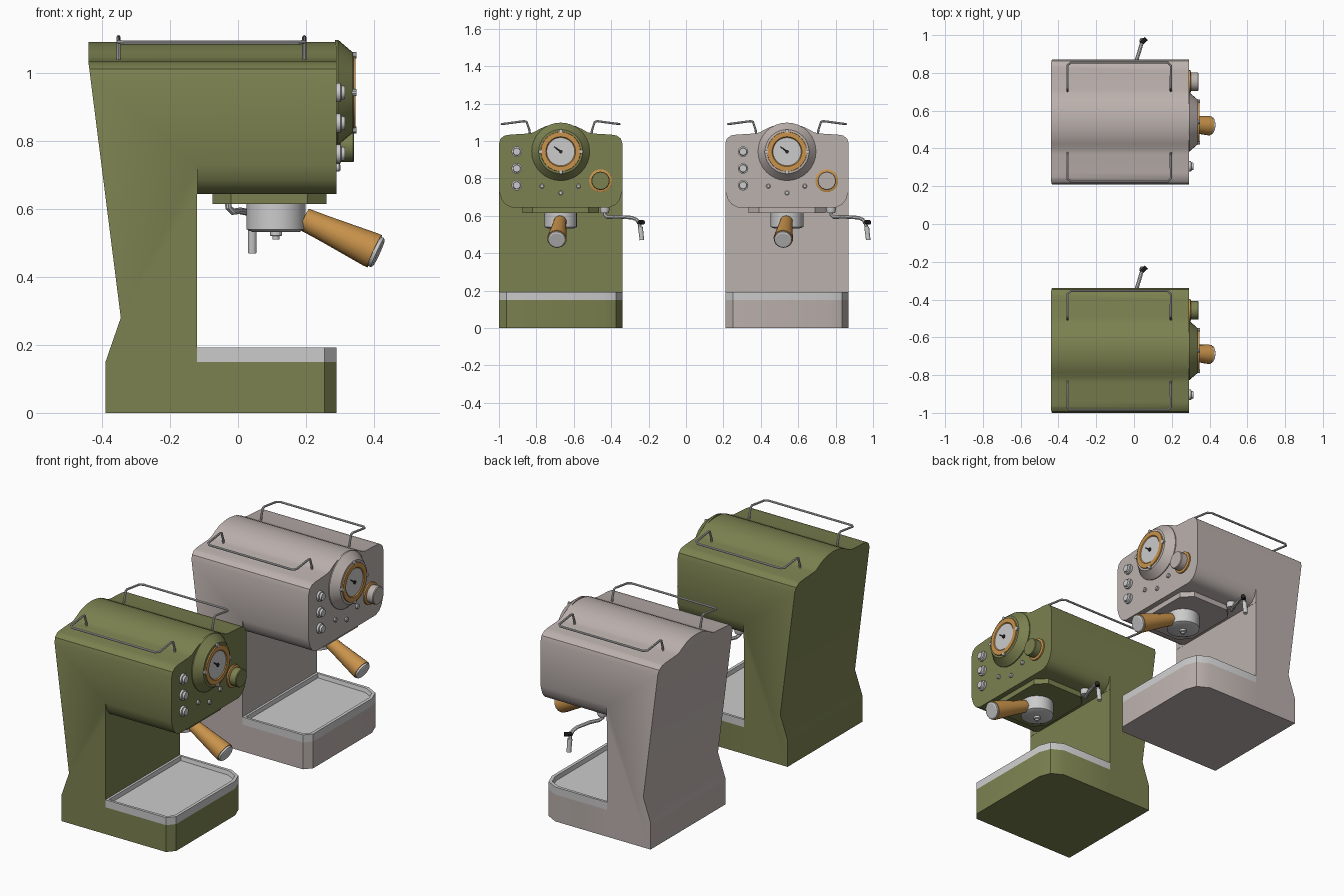
import bpy, bmesh
from mathutils import Vector

if "Cube" in bpy.data.objects:
    bpy.data.objects.remove(bpy.data.objects["Cube"])


def material(name, rgb):
    m = bpy.data.materials.new(name)
    m.diffuse_color = (*rgb, 1)
    m.use_nodes = True
    m.node_tree.nodes["Principled BSDF"].inputs["Base Color"].default_value = m.diffuse_color
    return m


GREEN = material("green_paint", (0.20, 0.22, 0.08))
CREAM = material("cream_paint", (0.50, 0.44, 0.42))
WOOD = material("wood", (0.58, 0.29, 0.07))
BLACK = material("black_rubber", (0.02, 0.02, 0.02))


def finish(name, bm, yc, mat):
    bmesh.ops.recalc_face_normals(bm, faces=bm.faces)
    me = bpy.data.meshes.new(name)
    bm.to_mesh(me)
    bm.free()
    ob = bpy.data.objects.new(name, me)
    ob.location.y = yc
    bpy.context.collection.objects.link(ob)
    if mat:
        me.materials.append(mat)
    return ob


def prism(name, pts, axis, a, b, yc, mat=None, recess=None):
    """Extrude a 2D outline along an axis; recess = (inset, depth) sinks the top."""
    place = {'X': lambda p, t: (t, p[0], p[1]),
             'Y': lambda p, t: (p[0], t, p[1]),
             'Z': lambda p, t: (p[0], p[1], t)}[axis]
    bm = bmesh.new()
    lo = [bm.verts.new(place(p, a)) for p in pts]
    hi = [bm.verts.new(place(p, b)) for p in pts]
    n = len(pts)
    for i in range(n):
        bm.faces.new((lo[i], lo[(i + 1) % n], hi[(i + 1) % n], hi[i]))
    bm.faces.new(lo)
    top = bm.faces.new(hi)
    bmesh.ops.recalc_face_normals(bm, faces=bm.faces)
    if recess:
        bmesh.ops.inset_region(bm, faces=[top], thickness=recess[0])
        bmesh.ops.inset_region(bm, faces=[top], thickness=0.006, depth=-recess[1])
    return finish(name, bm, yc, mat)


def turned(name, profile, origin, direction, yc, mat=None, segs=24):
    """Revolve (radius, height) points around a direction; ends are capped."""
    q = Vector(direction).to_track_quat('Z', 'Y').to_matrix()
    ring = bmesh.new()
    bmesh.ops.create_circle(ring, segments=segs, radius=1)
    circle = [v.co.copy() for v in ring.verts]
    ring.free()
    bm = bmesh.new()
    rows = [[bm.verts.new(Vector(origin) + q @ Vector((c.x * r, c.y * r, h)))
             for c in circle] for r, h in profile]
    for r0, r1 in zip(rows, rows[1:]):
        for i in range(segs):
            j = (i + 1) % segs
            bm.faces.new((r0[i], r0[j], r1[j], r1[i]))
    bm.faces.new(rows[0])
    bm.faces.new(rows[-1])
    return finish(name, bm, yc, mat)


def tube(name, pts, radius, yc, mat=None):
    cu = bpy.data.curves.new(name, 'CURVE')
    cu.dimensions = '3D'
    cu.bevel_depth = radius
    cu.bevel_resolution = 2
    cu.use_fill_caps = True
    sp = cu.splines.new('POLY')
    sp.points.add(len(pts) - 1)
    for p, co in zip(sp.points, pts):
        p.co = (*co, 1)
    tmp = bpy.data.objects.new(name + "_path", cu)
    bpy.context.collection.objects.link(tmp)
    bpy.context.view_layer.update()
    me = bpy.data.meshes.new_from_object(tmp.evaluated_get(bpy.context.evaluated_depsgraph_get()))
    bpy.data.objects.remove(tmp)
    ob = bpy.data.objects.new(name, me)
    ob.location.y = yc
    bpy.context.collection.objects.link(ob)
    if mat:
        me.materials.append(mat)


def machine(tag, yc, paint):
    # body: rounded, humped cross-section intersected with the side profile
    half = [(0.33, -0.1), (0.33, 0.985), (0.322, 1.012), (0.30, 1.029), (0.27, 1.034),
            (0.17, 1.040), (0.145, 1.046), (0.115, 1.063), (0.08, 1.079), (0.04, 1.088)]
    section = half + [(0, 1.091)] + [(-y, z) for y, z in reversed(half)]
    body = prism(tag + "_body", section, 'X', -0.6, 0.4, yc, paint)
    side = [(-0.39, 0), (-0.12, 0), (-0.12, 0.645), (0.29, 0.645), (0.29, 1.2),
            (-0.44, 1.2), (-0.44, 1.03), (-0.345, 0.28), (-0.39, 0.15)]
    cutters = [(prism("side_cutter", side, 'Y', -0.5, 0.5, yc, paint), 'INTERSECT')]
    for s in (1, -1):
        edge = [(s * 0.331, 0.735), (s * 0.315, 0.685), (s * 0.295, 0.66),
                (s * 0.26, 0.644), (s * 0.26, 0.6), (s * 0.4, 0.6), (s * 0.4, 0.735)]
        cutters.append((prism("edge_cutter", edge, 'X', -0.119, 0.5, yc, paint), 'DIFFERENCE'))
    for c, op in cutters:
        c.hide_render = True
        m = body.modifiers.new("cut", 'BOOLEAN')
        m.object, m.operation, m.solver = c, op, 'EXACT'
    bpy.context.view_layer.update()
    me = bpy.data.meshes.new_from_object(body.evaluated_get(bpy.context.evaluated_depsgraph_get()))
    body.modifiers.clear()
    body.data = me
    for c, op in cutters:
        bpy.data.objects.remove(c)

    # base and drip tray
    plan = [(-0.12, -0.33), (0.255, -0.33), (0.29, -0.29), (0.29, 0.23),
            (0.265, 0.295), (0.20, 0.33), (-0.12, 0.33)]
    prism(tag + "_base", plan, 'Z', 0, 0.15, yc, paint)
    prism(tag + "_drip_tray", plan, 'Z', 0.15, 0.192, yc, None, (0.018, 0.022))

    # brew plate under the head
    plate = [(-0.075, -0.15), (-0.02, -0.205), (0.205, -0.205), (0.26, -0.15),
             (0.26, 0.15), (0.205, 0.205), (-0.02, 0.205), (-0.075, 0.15)]
    prism(tag + "_brew_plate", plate, 'Z', 0.615, 0.646, yc, paint)

    # filter holder with handle
    turned(tag + "_filter_cup", [(0.07, 0.533), (0.087, 0.54), (0.087, 0.616)],
           (0.112, 0, 0), (0, 0, 1), yc)
    turned(tag + "_spout", [(0.01, 0.51), (0.01, 0.52), (0.018, 0.522), (0.018, 0.535)],
           (0.112, 0, 0), (0, 0, 1), yc, None, 12)
    aim = Vector((0.215, -0.018, -0.098)).normalized()
    grip = Vector((0.195, -0.003, 0.57))
    turned(tag + "_handle", [(0.034, 0), (0.038, 0.06), (0.052, 0.215), (0.052, 0.228)],
           grip, aim, yc, WOOD, 14)
    turned(tag + "_handle_cap", [(0.047, 0.226), (0.047, 0.238), (0.04, 0.242)],
           grip, aim, yc, None, 14)

    # steam wand with rubber clip
    turned(tag + "_wand_socket", [(0.022, 0.615), (0.026, 0.63), (0.026, 0.65)],
           (-0.025, 0.235, 0), (0, 0, 1), yc, None, 16)
    tube(tag + "_steam_wand", [(-0.028, 0.235, 0.64), (-0.028, 0.237, 0.605), (-0.015, 0.25, 0.592),
                               (0.005, 0.30, 0.595), (0.03, 0.38, 0.59), (0.037, 0.405, 0.58),
                               (0.042, 0.42, 0.56), (0.042, 0.43, 0.51)], 0.010, yc)
    turned(tag + "_wand_tip", [(0.013, 0), (0.012, 0.07)], (0.042, 0.426, 0.54),
           (0, 0.12, -1), yc, None, 12)
    turned(tag + "_wand_clip", [(0.012, 0), (0.012, 0.04)], (0.036, 0.415, 0.565),
           (1, 0.9, 0), yc, BLACK, 10)

    # cup rails
    for s, label in ((1, "right"), (-1, "left")):
        end = [(0.165, 1.04), (0.168, 1.06), (0.182, 1.102), (0.195, 1.106), (0.30, 1.092)]
        rail = [(-0.352, s * y, z) for y, z in end] + [(-0.335, s * 0.315, 1.09)]
        rail += [(-0.157 - (x + 0.0), y, z) for x, y, z in reversed(rail)]
        tube(f"{tag}_{label}_cup_rail", rail, 0.006, yc)

    # pressure gauge
    gz, front = 0.943, (1, 0, 0)
    turned(tag + "_gauge_housing", [(0.155, 0.285), (0.155, 0.295), (0.118, 0.338), (0.105, 0.340)],
           (0, 0, gz), front, yc, paint, 32)
    turned(tag + "_gauge_ring", [(0.107, 0.335), (0.105, 0.346), (0.08, 0.346), (0.075, 0.340)],
           (0, 0, gz), front, yc, WOOD, 32)
    turned(tag + "_gauge_face", [(0.075, 0.336), (0.075, 0.342)], (0, 0, gz), front, yc, None, 32)
    turned(tag + "_gauge_hub", [(0.01, 0.34), (0.01, 0.347)], (0, 0, gz), front, yc, BLACK, 12)
    turned(tag + "_gauge_needle", [(0.004, 0), (0.002, 0.045)], (0.343, 0, gz),
           (0, -0.8, 0.6), yc, BLACK, 6)
    for i, (dy, dz) in enumerate(((0, 1), (0, -1), (1, 0), (-1, 0))):
        turned(f"{tag}_gauge_stud_{i}", [(0.010, 0.335), (0.010, 0.349)],
               (0, dy * 0.11, gz + dz * 0.11), front, yc, None, 10)

    # buttons, indicator studs and steam knob
    for i, z in enumerate((0.943, 0.853, 0.763)):
        turned(f"{tag}_button_{i}", [(0.028, 0.288), (0.028, 0.302), (0.021, 0.304), (0.019, 0.315)],
               (0, -0.235, z), front, yc, None, 20)
    for i, (y, z) in enumerate(((-0.1, 0.758), (0, 0.722), (0.095, 0.758))):
        turned(f"{tag}_indicator_{i}", [(0.012, 0.288), (0.012, 0.298), (0.008, 0.301)],
               (0, y, z), front, yc, None, 12)
    turned(tag + "_knob_ring", [(0.061, 0.288), (0.061, 0.298), (0.05, 0.302)],
           (0, 0.213, 0.787), front, yc, WOOD, 24)
    turned(tag + "_steam_knob", [(0.049, 0.295), (0.049, 0.338), (0.046, 0.342)],
           (0, 0.213, 0.787), front, yc, paint, 24)


machine("green", -0.67, GREEN)
machine("cream", 0.54, CREAM)

for ob in bpy.data.objects:
    ob.select_set(True)
    bpy.context.view_layer.objects.active = ob
bpy.ops.object.shade_smooth_by_angle(angle=0.5)
